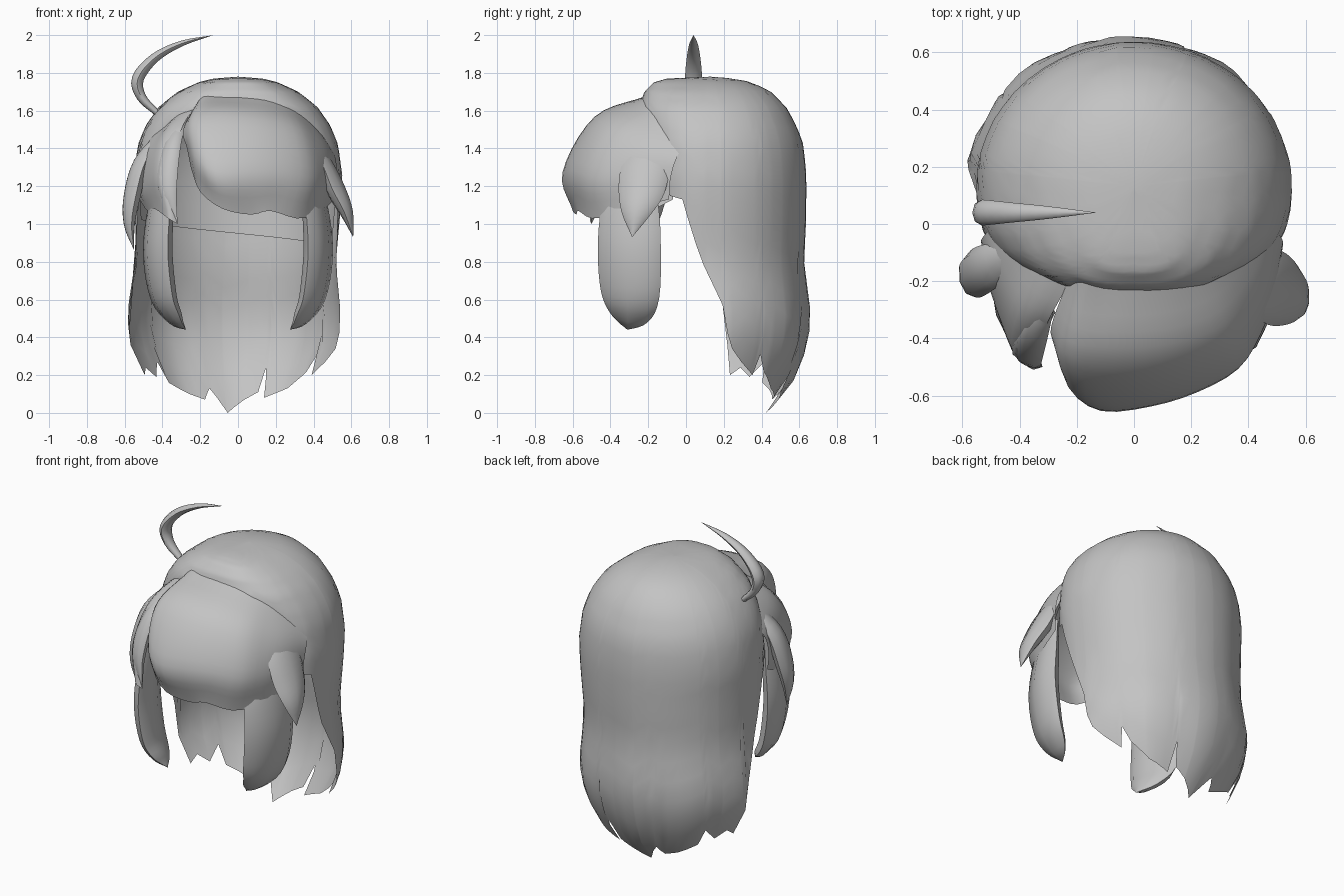
import bpy, bmesh, math
from mathutils import Vector

mat = bpy.data.materials.new("hair_grey")
mat.diffuse_color = (0.55, 0.55, 0.55, 1)


def finish(name, bm, angle=60, facing=0):
    """facing: 1 turns an open sheet outward, -1 inward, 0 leaves a closed solid."""
    bmesh.ops.remove_doubles(bm, verts=bm.verts, dist=0.0005)
    bmesh.ops.recalc_face_normals(bm, faces=bm.faces)
    mid = Vector((0, 0.05, 1.1))
    if facing:
        out = sum(f.normal.dot(f.calc_center_median() - mid) * f.calc_area() for f in bm.faces)
        if out * facing < 0:
            bmesh.ops.reverse_faces(bm, faces=bm.faces)
    me = bpy.data.meshes.new(name)
    bm.to_mesh(me)
    bm.free()
    me.materials.append(mat)
    ob = bpy.data.objects.new(name, me)
    bpy.context.collection.objects.link(ob)
    bpy.context.view_layer.objects.active = ob
    ob.select_set(True)
    bpy.ops.object.shade_smooth_by_angle(angle=math.radians(angle))
    ob.select_set(False)


def grid(bm, rows, closed=False):
    vs = [[bm.verts.new(p) for p in r] for r in rows]
    for r0, r1 in zip(vs, vs[1:]):
        n = len(r0)
        for i in range(n if closed else n - 1):
            j = (i + 1) % n
            bm.faces.new((r0[i], r0[j], r1[j], r1[i]))
    return vs


def lerp_table(table, x):
    if x <= table[0][0]:
        return table[0][1:]
    for p, q in zip(table, table[1:]):
        if x <= q[0]:
            f = (x - p[0]) / (q[0] - p[0])
            return [a + (b - a) * f for a, b in zip(p[1:], q[1:])]
    return table[-1][1:]


def spline(pts, steps):
    """Catmull-Rom curve through points of any dimension."""
    pts = [Vector(p) for p in pts]
    ext = [2 * pts[0] - pts[1]] + pts + [2 * pts[-1] - pts[-2]]
    out = []
    for k in range(len(pts) - 1):
        a, b, c, d = ext[k:k + 4]
        for s in range(steps):
            t = s / steps
            out.append(0.5 * (2 * b + (c - a) * t + (2 * a - 5 * b + 4 * c - d) * t * t
                              + (3 * b - a - 3 * c + d) * t ** 3))
    return out + [pts[-1]]


# Crown and back hair: height, half width, back y, front y
PROFILE = [(0.0, 0.33, 0.42, -0.1), (0.1, 0.41, 0.52, -0.12), (0.2, 0.48, 0.58, -0.14),
           (0.35, 0.55, 0.635, -0.16), (0.5, 0.57, 0.66, -0.18), (0.8, 0.53, 0.625, -0.2),
           (1.0, 0.54, 0.635, -0.21), (1.25, 0.553, 0.638, -0.22), (1.42, 0.53, 0.622, -0.23),
           (1.52, 0.49, 0.585, -0.24), (1.62, 0.42, 0.53, -0.25), (1.7, 0.32, 0.45, -0.22),
           (1.75, 0.21, 0.35, -0.17), (1.77, 0.13, 0.26, -0.1), (1.78, 0.0, 0.13, 0.13)]
# Lower edge with pointed tips: angle from the back, height
EDGE = [(-180, 1.56), (-150, 1.5), (-122, 1.15), (-109, 1.13), (-93, 0.78), (-83, 0.57),
        (-80, 0.36), (-77, 0.2), (-70, 0.24), (-62, 0.19), (-53, 0.27), (-50, 0.16),
        (-35, 0.1), (-24, 0.07), (-18, 0.13), (-6, 0.0), (8, 0.07), (18, 0.11), (20, 0.24),
        (24, 0.08), (40, 0.13), (52, 0.22), (57, 0.31), (60, 0.2), (70, 0.27), (77, 0.34),
        (80, 0.42), (83, 0.57), (93, 0.78), (109, 1.13), (122, 1.15), (150, 1.5), (180, 1.56)]


def shell(phi, z, scale=1.0):
    a, yb, yf = lerp_table(PROFILE, z)
    p = math.radians(phi)
    c, s = math.cos(p), math.sin(p)
    if c < 0:                      # squarer outline towards the front
        c, s = -abs(c) ** 0.75, math.copysign(abs(s) ** 0.75, s)
    ridge = 1 + 0.02 * max(0, (0.8 - z) / 0.8) * math.cos(p * 9)
    shift = -0.02 * min(1, max(0, 1.1 - z) * 2)
    depth = (yb - 0.13) if c > 0 else (0.13 - yf)
    return Vector((a * s * ridge * scale + shift, 0.13 + depth * c * ridge * scale, z))


angles = sorted({float(e[0]) for e in EDGE} | {float(i) for i in range(-175, 180, 7)})
bm = bmesh.new()
cols = []
for phi in angles:
    zb = lerp_table(EDGE, phi)[0]
    cols.append([shell(phi, 1.78 - (1.78 - zb) * (i / 22) ** 1.8) for i in range(23)])
grid(bm, cols)
finish("crown_and_back_hair", bm, 70, 1)

# Inner layer behind the head
bm = bmesh.new()
grid(bm, [[shell(phi, 0.95 - 0.0009 * phi + 0.62 * i / 5, 0.95) for i in range(6)]
          for phi in range(-84, 85, 12)])
finish("inner_layer", bm, 60, -1)


# Fringe sheets: each strand is four points from root to tip
def sheet(name, strands):
    curves = [spline(s, 5) for s in strands]
    rows = [spline(r, 3) for r in zip(*curves)]
    bm = bmesh.new()
    grid(bm, rows)
    finish(name, bm, 70, 1)


sheet("front_fringe", [
    [(-.22, -.17, 1.64), (-.29, -.36, 1.5), (-.27, -.42, 1.4), (-.25, -.46, 1.3)],
    [(-.18, -.19, 1.68), (-.24, -.45, 1.56), (-.23, -.57, 1.36), (-.2, -.56, 1.17)],
    [(-.09, -.20, 1.68), (-.12, -.48, 1.57), (-.12, -.65, 1.28), (-.08, -.60, 1.08)],
    [(.02, -.20, 1.68), (.04, -.48, 1.56), (.06, -.635, 1.28), (.07, -.58, 1.05)],
    [(.14, -.19, 1.67), (.19, -.45, 1.54), (.23, -.58, 1.28), (.17, -.57, 1.07)],
    [(.25, -.15, 1.64), (.33, -.39, 1.5), (.37, -.50, 1.25), (.31, -.50, 1.03)],
    [(.33, -.09, 1.6), (.42, -.28, 1.45), (.445, -.38, 1.25), (.42, -.38, 1.05)],
    [(.38, -.02, 1.56), (.475, -.17, 1.41), (.495, -.24, 1.25), (.47, -.25, 1.09)],
    [(.42, .06, 1.53), (.51, -.04, 1.37), (.52, -.08, 1.25), (.51, -.09, 1.13)]])
sheet("left_fringe", [
    [(-.2, -.16, 1.65), (-.30, -.34, 1.5), (-.34, -.46, 1.25), (-.32, -.50, 1.0)],
    [(-.28, -.11, 1.62), (-.38, -.32, 1.48), (-.41, -.46, 1.25), (-.37, -.50, 1.03)],
    [(-.34, -.05, 1.58), (-.44, -.24, 1.43), (-.465, -.34, 1.25), (-.44, -.37, 1.08)],
    [(-.39, .01, 1.55), (-.49, -.13, 1.4), (-.515, -.19, 1.2), (-.48, -.2, 1.07)],
    [(-.42, .07, 1.53), (-.515, -.03, 1.37), (-.535, -.06, 1.25), (-.52, -.07, 1.13)]])


# Tapered locks: path points carry position, half width and half thickness
def lock(name, pts, across, sides=8):
    path = spline(pts, 4)
    rows = []
    for i, p in enumerate(path):
        t = (path[min(i + 1, len(path) - 1)] - path[max(i - 1, 0)]).to_3d().normalized()
        w = Vector(across)
        w = (w - t * w.dot(t)).normalized()
        n = t.cross(w)
        c = p.to_3d()
        rows.append([c + w * max(p[3], 0) * math.cos(k * math.tau / sides)
                     + n * max(p[4], 0) * math.sin(k * math.tau / sides) for k in range(sides)])
    bm = bmesh.new()
    vs = grid(bm, rows, True)
    bm.faces.new(vs[0])
    finish(name, bm, 60)


for side, m in (("right", 1), ("left", -1)):
    lock(side + "_side_lock", [(.39 * m, -.27, 1.28, .1, .02), (.41 * m, -.295, 1.08, .16, .05),
                               (.425 * m, -.30, .85, .175, .06), (.395 * m, -.295, .62, .16, .055),
                               (.33 * m, -.3, .5, .1, .035), (.275 * m, -.31, .44, .0, .0)],
         (.32 * m, 1, 0))
lock("right_tuft", [(.40, -.16, 1.45, .07, .01), (.465, -.21, 1.32, .125, .035),
                    (.52, -.235, 1.18, .125, .05), (.575, -.265, 1.06, .08, .035),
                    (.61, -.285, .93, 0, 0)], (.15, 1, 0))
lock("left_tuft", [(-.40, -.1, 1.49, .04, .01), (-.51, -.15, 1.33, .08, .04),
                   (-.56, -.18, 1.15, .08, .045), (-.575, -.2, 1.0, .05, .03),
                   (-.55, -.22, .86, 0, 0)], (-.25, 1, 0))
lock("left_front_tuft", [(-.27, -.2, 1.58, .01, .01), (-.345, -.37, 1.42, .05, .03),
                         (-.375, -.455, 1.2, .06, .035), (-.32, -.5, 1.0, 0, 0)], (1, -.6, 0))

# Curled strand on top
lock("top_curl", [(-.42, .04, 1.58, .02, .015), (-.51, .04, 1.67, .035, .025),
                  (-.53, .04, 1.77, .045, .032), (-.44, .04, 1.88, .036, .025),
                  (-.30, .04, 1.955, .022, .015), (-.13, .04, 2.0, 0, 0)], (0, 1, 0))
